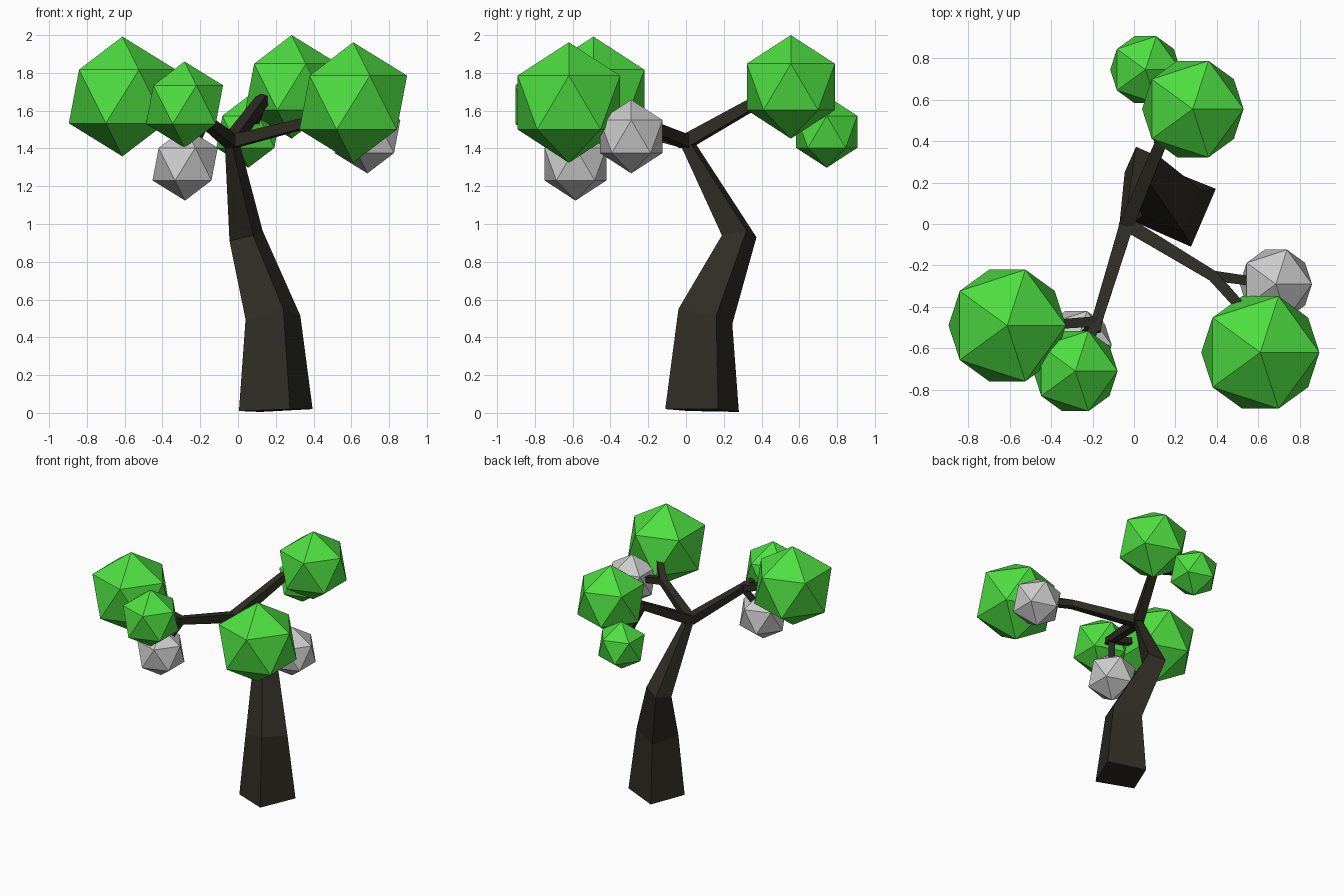
import bpy
from mathutils import Vector

if "Cube" in bpy.data.objects:
    bpy.data.objects.remove(bpy.data.objects["Cube"])


def material(name, rgb):
    m = bpy.data.materials.new(name)
    m.diffuse_color = (*rgb, 1.0)
    m.use_nodes = True
    m.node_tree.nodes["Principled BSDF"].inputs["Base Color"].default_value = m.diffuse_color
    return m


BARK = material("dark bark", (0.028, 0.026, 0.018))
LEAF = material("leaf green", (0.075, 0.73, 0.052))
GREY = material("pale grey", (0.6, 0.6, 0.6))


def loft(name, rings, mat):
    """Skin a closed, capped tube through four-sided rings."""
    verts = [v for ring in rings for v in ring]
    faces = [(3, 2, 1, 0)]
    for r in range(len(rings) - 1):
        for i in range(4):
            j = (i + 1) % 4
            faces.append((r * 4 + i, r * 4 + j, r * 4 + 4 + j, r * 4 + 4 + i))
    last = 4 * (len(rings) - 1)
    faces.append((last, last + 1, last + 2, last + 3))
    mesh = bpy.data.meshes.new(name)
    mesh.from_pydata(verts, [], faces)
    mesh.materials.append(mat)
    obj = bpy.data.objects.new(name, mesh)
    bpy.context.collection.objects.link(obj)
    return obj


def branch(name, path, widths):
    """Square limb following a path, with one half width per point."""
    pts = [Vector(p) for p in path]
    rings = []
    for i, p in enumerate(pts):
        d = pts[min(i + 1, len(pts) - 1)] - pts[max(i - 1, 0)]
        side = d.cross(Vector((0, 0, 1))).normalized()
        up = side.cross(d).normalized()
        w = widths[i]
        rings.append([p + side * a * w + up * b * w
                      for a, b in ((-1, -1), (1, -1), (1, 1), (-1, 1))])
    return loft(name, rings, BARK)


def ball(name, centre, radius, mat):
    bpy.ops.mesh.primitive_ico_sphere_add(subdivisions=1, radius=radius, location=centre)
    obj = bpy.context.object
    obj.name = name
    obj.data.materials.append(mat)


# Leaning trunk: corners ordered right, back, left, front
loft("trunk", [
    [(0.395, 0.17, 0.02), (0.12, 0.28, 0.005), (0.005, 0.01, 0.01), (0.275, -0.11, 0.02)],
    [(0.33, 0.16, 0.515), (0.13, 0.245, 0.47), (0.04, 0.04, 0.495), (0.24, -0.04, 0.55)],
    [(0.13, 0.32, 0.965), (0.01, 0.373, 0.93), (-0.045, 0.25, 0.91), (0.08, 0.19, 0.94)],
    [(0.005, 0.015, 1.44), (-0.04, 0.035, 1.45), (-0.07, 0.0, 1.43), (-0.03, -0.025, 1.41)],
], BARK)

# Main limbs meeting at the top of the trunk
TOP = (-0.035, 0.0, 1.435)
FORK_L, FORK_R, FORK_B = (-0.18, -0.47, 1.55), (0.38, -0.25, 1.54), (0.125, 0.38, 1.65)
branch("left_limb", [TOP, FORK_L, (-0.185, -0.52, 1.56)], [0.034, 0.026, 0.024])
branch("right_limb", [TOP, FORK_R, (0.56, -0.45, 1.61)], [0.034, 0.026, 0.024])
branch("back_limb", [TOP, FORK_B, (0.22, 0.5, 1.7)], [0.036, 0.028, 0.024])

# Twigs running from each fork into the foliage
for name, start, end in (
    ("left_twig", FORK_L, (-0.45, -0.49, 1.63)),
    ("front_twig", FORK_L, (-0.25, -0.64, 1.61)),
    ("hanging_twig", FORK_L, (-0.26, -0.56, 1.38)),
    ("right_twig", FORK_R, (0.6, -0.28, 1.49)),
    ("back_twig", FORK_B, (0.08, 0.64, 1.53)),
):
    branch(name, [start, end], [0.025, 0.022])

# Faceted foliage balls
for name, centre, radius, mat in (
    ("left_foliage", (-0.612, -0.49, 1.675), 0.317, LEAF),
    ("front_foliage", (-0.283, -0.71, 1.632), 0.228, LEAF),
    ("right_foliage", (0.61, -0.62, 1.643), 0.319, LEAF),
    ("back_foliage", (0.284, 0.555, 1.726), 0.274, LEAF),
    ("small_back_foliage", (0.055, 0.745, 1.488), 0.19, LEAF),
    ("grey_cluster_left", (-0.28, -0.585, 1.317), 0.193, GREY),
    ("grey_cluster_right", (0.685, -0.29, 1.463), 0.195, GREY),
):
    ball(name, centre, radius, mat)
